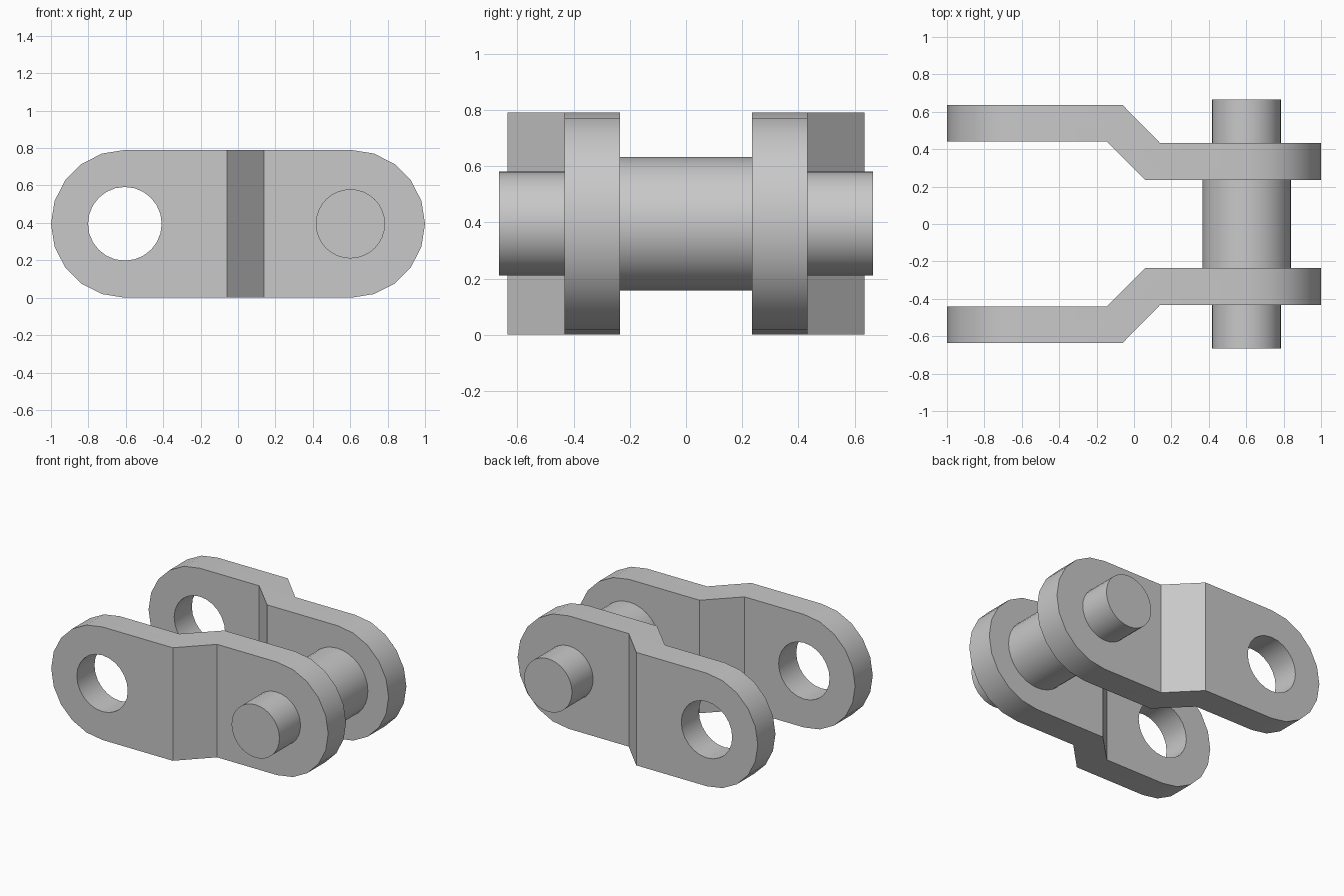
import bpy, bmesh, math
from mathutils import Matrix

cube = bpy.data.objects.get("Cube")
if cube:
    bpy.data.objects.remove(cube, do_unlink=True)

R = 0.395            # plate end radius, also axis height
CX = 0.605           # distance of both pivots from the centre

steel = bpy.data.materials.new("steel_grey")
steel.use_nodes = True
steel.diffuse_color = (0.58, 0.58, 0.58, 1)
steel.node_tree.nodes["Principled BSDF"].inputs["Base Color"].default_value = (0.58, 0.58, 0.58, 1)


def finish(name, bm):
    bmesh.ops.recalc_face_normals(bm, faces=bm.faces)
    mesh = bpy.data.meshes.new(name)
    bm.to_mesh(mesh)
    bm.free()
    mesh.materials.append(steel)
    ob = bpy.data.objects.new(name, mesh)
    bpy.context.collection.objects.link(ob)
    return ob


def prism(name, points, direction):
    """Extrude a closed outline along a direction."""
    bm = bmesh.new()
    face = bm.faces.new([bm.verts.new(p) for p in points])
    ext = bmesh.ops.extrude_face_region(bm, geom=[face])
    bmesh.ops.translate(bm, vec=direction,
                        verts=[v for v in ext["geom"] if isinstance(v, bmesh.types.BMVert)])
    return finish(name, bm)


def cylinder(name, x, radius, length, sides):
    """Cylinder along y at axis height."""
    bm = bmesh.new()
    place = Matrix.Translation((x, 0, R)) @ Matrix.Rotation(math.pi / 2, 4, "X")
    bmesh.ops.create_cone(bm, cap_ends=True, segments=sides, radius1=radius,
                          radius2=radius, depth=length, matrix=place)
    return finish(name, bm)


def smooth(ob):
    bpy.ops.object.select_all(action="DESELECT")
    ob.select_set(True)
    bpy.context.view_layer.objects.active = ob
    bpy.ops.object.shade_smooth_by_angle(angle=math.radians(30))


def cut(ob, tool, operation):
    mod = ob.modifiers.new(operation.title(), "BOOLEAN")
    mod.operation, mod.object, mod.solver = operation, tool, "EXACT"
    bpy.context.view_layer.objects.active = ob
    bpy.ops.object.modifier_apply(modifier=mod.name)


# Cutters: rounded plate silhouette and pivot hole
outline = []
for side in (1, -1):
    for i in range(11):
        a = math.radians(-90 + 18 * i)
        outline.append((side * (CX + R * math.cos(a)), -1, R + side * R * math.sin(a)))
silhouette = prism("silhouette_cutter", outline, (0, 2, 0))
hole = cylinder("hole_cutter", -CX, 0.197, 3, 24)

# Cranked side plates: bent strip trimmed to the silhouette
strip = [(-1.1, 0.635), (-0.06, 0.635), (0.14, 0.432), (1.1, 0.432),
         (1.1, 0.235), (0.06, 0.235), (-0.145, 0.44), (-1.1, 0.44)]
for name, side in (("front_side_plate", -1), ("back_side_plate", 1)):
    plate = prism(name, [(x, side * y, -0.1) for x, y in strip], (0, 0, 1))
    cut(plate, silhouette, "INTERSECT")
    cut(plate, hole, "DIFFERENCE")
    smooth(plate)

for helper in (silhouette, hole):
    bpy.data.objects.remove(helper, do_unlink=True)

# Roller between the plates and the pin running through them
smooth(cylinder("roller", CX - 0.002, 0.237, 0.47, 32))
smooth(cylinder("pin", CX - 0.004, 0.185, 1.33, 32))
